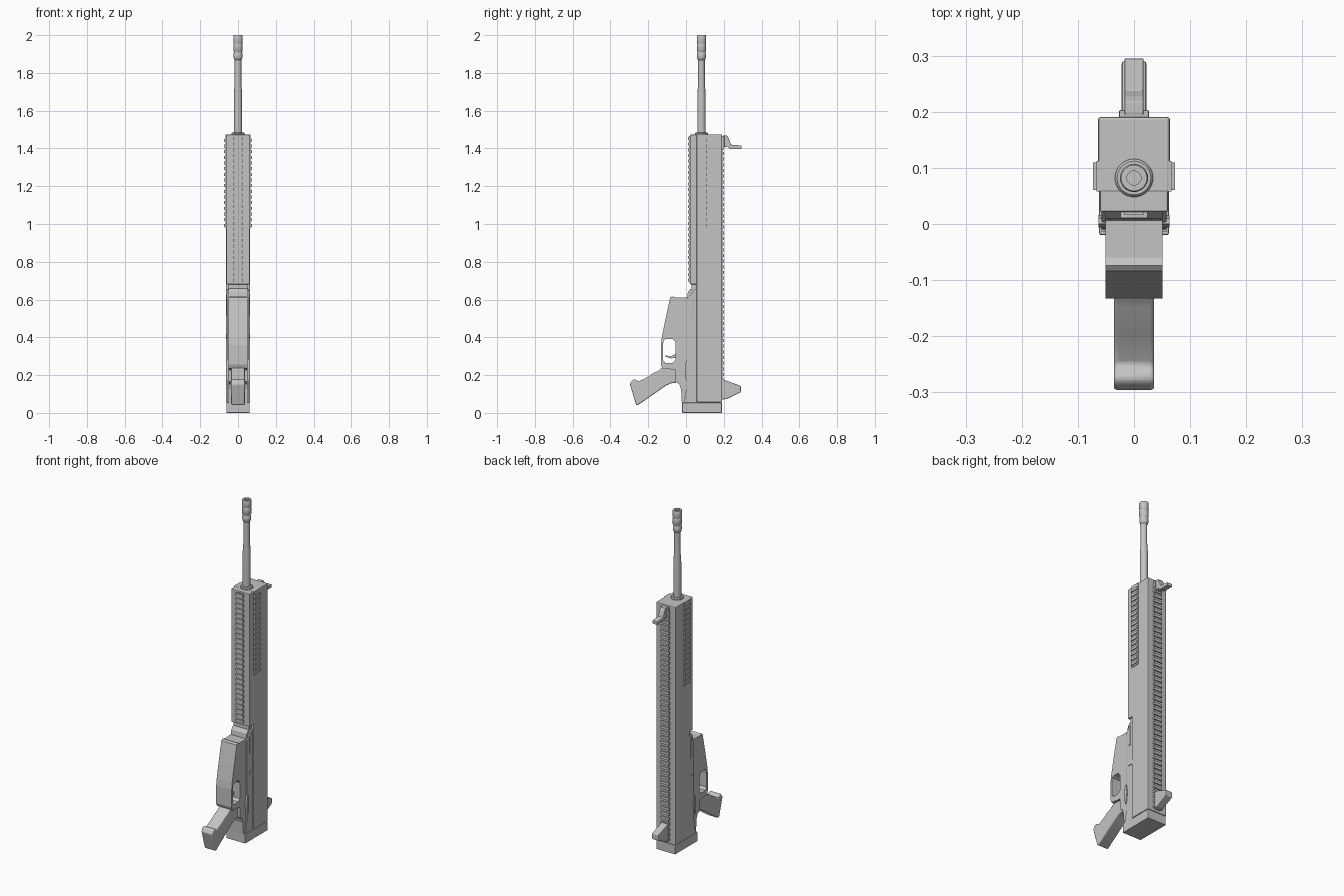
import bpy, bmesh, math

grey = bpy.data.materials.new("mid_grey")
grey.diffuse_color = (0.55, 0.55, 0.55, 1)


def finish(name, bm, bevel=0.0, smooth=False, segs=2):
    bmesh.ops.recalc_face_normals(bm, faces=bm.faces)
    me = bpy.data.meshes.new(name)
    bm.to_mesh(me)
    bm.free()
    me.materials.append(grey)
    ob = bpy.data.objects.new(name, me)
    bpy.context.collection.objects.link(ob)
    if bevel:
        m = ob.modifiers.new("bevel", 'BEVEL')
        m.width, m.segments, m.limit_method = bevel, segs, 'ANGLE'
        m.angle_limit = math.radians(40)
    if smooth:
        bpy.ops.object.select_all(action='DESELECT')
        ob.select_set(True)
        bpy.context.view_layer.objects.active = ob
        bpy.ops.object.shade_smooth_by_angle(angle=math.radians(35))
    return ob


def add_box(bm, x0, x1, y0, y1, z0, z1):
    vs = bmesh.ops.create_cube(bm, size=1)['verts']
    for v in vs:
        v.co.x = x0 if v.co.x < 0 else x1
        v.co.y = y0 if v.co.y < 0 else y1
        v.co.z = z0 if v.co.z < 0 else z1


def box(name, *b, bevel=0.0):
    bm = bmesh.new()
    add_box(bm, *b)
    return finish(name, bm, bevel)


def plate(name, pts, x0, x1, bevel=0.0, smooth=False, segs=2):
    """Extrude a (y, z) side profile from x0 to x1."""
    bm = bmesh.new()
    f = bm.faces.new([bm.verts.new((x0, y, z)) for y, z in pts])
    r = bmesh.ops.extrude_face_region(bm, geom=[f])
    for v in r['geom']:
        if isinstance(v, bmesh.types.BMVert):
            v.co.x = x1
    return finish(name, bm, bevel, smooth, segs)


def lathe(name, prof, cy, steps=32):
    """Spin an (r, z) outline around the barrel axis."""
    bm = bmesh.new()
    rings = []
    for r, z in prof:
        rings.append([bm.verts.new((r * math.cos(2 * math.pi * i / steps),
                                    cy + r * math.sin(2 * math.pi * i / steps), z))
                      for i in range(steps)])
    for a, b in zip(rings, rings[1:]):
        for i in range(steps):
            j = (i + 1) % steps
            bm.faces.new((a[i], a[j], b[j], b[i]))
    bm.faces.new(rings[0])
    bm.faces.new(rings[-1])
    return finish(name, bm, 0, True)


def teeth(name, z0, z1, fn, pitch=0.03, h=0.016):
    """Row of rail teeth; fn gives the x and y extents."""
    bm = bmesh.new()
    z = z0
    while z + h <= z1 + 1e-6:
        add_box(bm, *fn, z, z + h)
        z += pitch
    return finish(name, bm)


# Main body and handguard
box("upper_receiver", -0.064, 0.064, 0.056, 0.191, 0.055, 1.475, bevel=0.005)
box("handguard", -0.061, 0.061, 0.021, 0.11, 0.68, 1.473, bevel=0.004)
box("handguard_collar", -0.05, 0.05, 0.03, 0.1, 0.64, 0.69)

# Rails on front, back and both sides
box("back_rail_base", -0.02, 0.02, 0.185, 0.194, 0.07, 1.465)
teeth("back_rail_teeth", 0.075, 1.465, (-0.027, 0.027, 0.188, 0.201))
box("front_rail_base", -0.018, 0.018, 0.017, 0.03, 0.69, 1.465)
teeth("front_rail_teeth", 0.695, 1.465, (-0.024, 0.024, 0.011, 0.024))
for s, side in ((-1, "left"), (1, "right")):
    a, b = sorted((s * 0.055, s * 0.067))
    box(side + "_rail_base", a, b, 0.058, 0.112, 0.975, 1.474)
    a, b = sorted((s * 0.06, s * 0.073))
    teeth(side + "_rail_teeth", 0.985, 1.465, (a, b, 0.061, 0.110))

# Barrel with collar and muzzle device
lathe("barrel_collar", [(0.034, 1.46), (0.034, 1.48), (0.030, 1.485), (0.022, 1.485)], 0.082)
lathe("barrel", [(0.0215, 1.46), (0.0215, 1.69), (0.0175, 1.75), (0.0175, 1.88)], 0.082)
lathe("muzzle", [(0.017, 1.868), (0.021, 1.872), (0.0245, 1.885), (0.0245, 1.9),
                 (0.0215, 1.906), (0.0215, 1.912), (0.025, 1.917), (0.025, 1.95),
                 (0.023, 1.956), (0.025, 1.962), (0.025, 1.996), (0.023, 2.0),
                 (0.0125, 2.0), (0.0125, 1.93)], 0.082)

# Lower housing: magazine well, trigger guard and stock underside
housing = plate("lower_housing", [
    (0.07, 0.665), (0.045, 0.662), (0.022, 0.655), (0.01, 0.64), (0.006, 0.612),
    (-0.06, 0.612), (-0.074, 0.618), (-0.084, 0.61), (-0.108, 0.5), (-0.128, 0.4),
    (-0.133, 0.36), (-0.133, 0.255), (-0.125, 0.236), (-0.055, 0.228), (-0.055, 0.165),
    (-0.035, 0.152), (-0.026, 0.125), (-0.022, 0.05), (0.07, 0.05)], -0.051, 0.051)
cutter = plate("trigger_opening_cutter", [
    (-0.118, 0.385), (-0.105, 0.392), (-0.07, 0.392), (-0.056, 0.375), (-0.056, 0.28),
    (-0.07, 0.265), (-0.11, 0.265), (-0.122, 0.28), (-0.122, 0.36)], -0.1, 0.1)
cutter.hide_render = True
cutter.hide_viewport = True
cut = housing.modifiers.new("trigger_opening", 'BOOLEAN')
cut.operation, cut.object, cut.solver = 'DIFFERENCE', cutter, 'EXACT'
plate("lower_receiver_sides", [(0.06, 0.655), (0.04, 0.65), (0.02, 0.62), (0.003, 0.6),
                               (0.003, 0.13), (-0.012, 0.05), (0.06, 0.05)],
      -0.058, 0.058, 0.003)

# Trigger
plate("trigger", [(-0.05, 0.315), (-0.08, 0.300), (-0.108, 0.305), (-0.112, 0.298),
                  (-0.08, 0.288), (-0.05, 0.292)], -0.012, 0.012)

# Pistol grip
plate("grip", [
    (-0.05, 0.24), (-0.13, 0.238), (-0.148, 0.222), (-0.185, 0.205), (-0.194, 0.196),
    (-0.25, 0.166), (-0.272, 0.178), (-0.284, 0.174), (-0.297, 0.152), (-0.264, 0.042),
    (-0.253, 0.042), (-0.105, 0.145), (-0.075, 0.158), (-0.05, 0.16)],
      -0.036, 0.036, 0.007, True, 3)

# Butt plate
box("butt_plate", -0.062, 0.062, -0.02, 0.19, 0.0, 0.054, bevel=0.003)
box("butt_seam", -0.058, 0.058, -0.014, 0.185, 0.05, 0.062)

# Folded sights on the back rail
plate("front_sight", [(0.195, 1.468), (0.218, 1.468), (0.228, 1.45), (0.238, 1.42),
                      (0.295, 1.415), (0.295, 1.397), (0.23, 1.397), (0.222, 1.41),
                      (0.195, 1.405)], -0.017, 0.017, 0.002)
box("front_sight_clamp", -0.026, 0.026, 0.185, 0.203, 1.405, 1.466, bevel=0.002)
plate("rear_sight", [(0.19, 0.178), (0.215, 0.17), (0.29, 0.143), (0.29, 0.11),
                     (0.217, 0.074), (0.19, 0.07)], -0.022, 0.022, 0.004)

# Controls on both sides: selector, slot cover and catch
for s, side in ((-1, "left"), (1, "right")):
    plate(side + "_selector", [(0.0, 0.28), (0.01, 0.28), (0.016, 0.235), (0.012, 0.2),
                               (0.008, 0.17), (0.0, 0.17), (-0.004, 0.2), (-0.006, 0.235)],
          s * 0.05, s * 0.063)
    a, b = sorted((s * 0.05, s * 0.062))
    box(side + "_slot_cover", a, b, 0.026, 0.042, 0.515, 0.63, bevel=0.002)
    box(side + "_catch", a, b, 0.026, 0.056, 0.39, 0.415, bevel=0.002)
